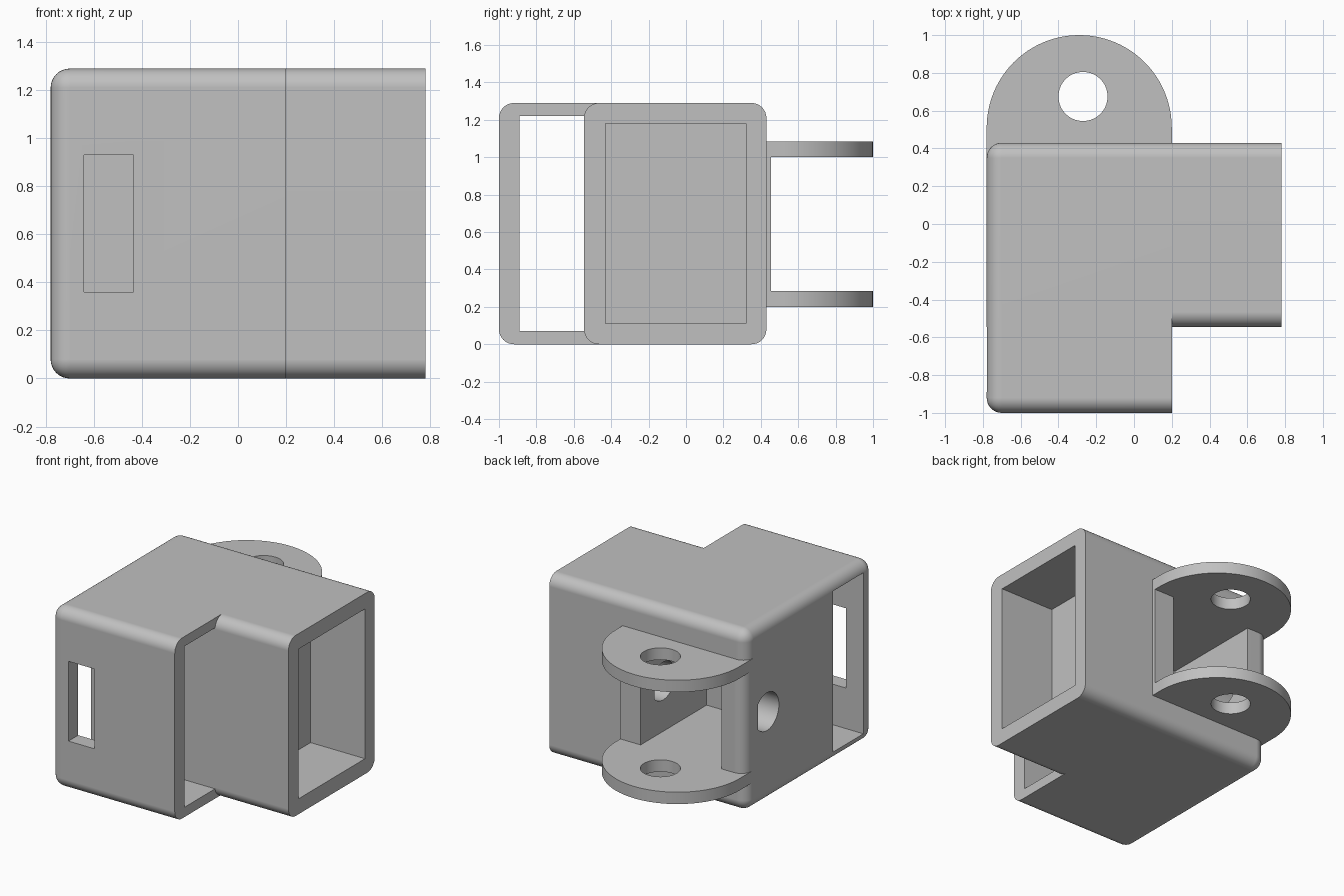
import bpy, bmesh, math
from mathutils import Matrix, Vector

if "Cube" in bpy.data.objects:
    bpy.data.objects.remove(bpy.data.objects["Cube"], do_unlink=True)

grey = bpy.data.materials.new("light_grey")
grey.use_nodes = True
grey.diffuse_color = (0.53, 0.53, 0.53, 1)
grey.node_tree.nodes["Principled BSDF"].inputs["Base Color"].default_value = (0.53, 0.53, 0.53, 1)

RADIUS = 0.08
LEFT, SIDE, BACK, HEIGHT = -0.78, 0.2, 0.43, 1.29
EAR_LOW, EAR_HIGH, EAR_THICK = 0.2, 1.0, 0.085


def finish(bm, name):
    bmesh.ops.recalc_face_normals(bm, faces=bm.faces)
    mesh = bpy.data.meshes.new(name)
    bm.to_mesh(mesh)
    bm.free()
    obj = bpy.data.objects.new(name, mesh)
    mesh.materials.append(grey)
    bpy.context.collection.objects.link(obj)
    return obj


def box(name, low, high, rounded=None):
    """Box between two corners; edges whose midpoint and direction pass the rule are rounded."""
    low, high = Vector(low), Vector(high)
    bm = bmesh.new()
    bmesh.ops.create_cube(bm, size=1)
    for v in bm.verts:
        v.co = (low + high) / 2 + v.co * (high - low)
    if rounded:
        edges = [e for e in bm.edges
                 if rounded((e.verts[0].co + e.verts[1].co) / 2, e.verts[1].co - e.verts[0].co)]
        bmesh.ops.bevel(bm, geom=edges, offset=RADIUS, segments=8, profile=0.5, affect='EDGES')
    return finish(bm, name)


def rod(name, centre, radius, length, axis):
    bm = bmesh.new()
    turn = Matrix.Rotation(math.pi / 2, 4, 'Y') if axis == 'X' else Matrix()
    bmesh.ops.create_cone(bm, cap_ends=True, segments=64, radius1=radius, radius2=radius,
                          depth=length, matrix=Matrix.Translation(centre) @ turn)
    return finish(bm, name)


def cut(obj, *cutters):
    bpy.context.view_layer.objects.active = obj
    for cutter in cutters:
        mod = obj.modifiers.new("cut", 'BOOLEAN')
        mod.operation, mod.solver, mod.object = 'DIFFERENCE', 'EXACT', cutter
        bpy.ops.object.modifier_apply(modifier=mod.name)
        bpy.data.objects.remove(cutter, do_unlink=True)


def smooth(obj):
    bpy.ops.object.select_all(action='DESELECT')
    obj.select_set(True)
    bpy.context.view_layer.objects.active = obj
    bpy.ops.object.shade_smooth_by_angle(angle=math.radians(30))
    obj.modifiers.new("even_shading", 'WEIGHTED_NORMAL').keep_sharp = True


def recess():
    return box("recess", (-0.6, -0.29, EAR_LOW + EAR_THICK), (0.04, 0.6, EAR_HIGH))


# Main housing: rounded everywhere but its open side
housing = box("main_housing", (LEFT, -1, 0), (SIDE, BACK, HEIGHT),
              lambda mid, d: mid.x < SIDE - 0.01)
cut(housing,
    box("slot", (-1, -0.89, 0.07), (0.5, -0.545, 1.22)),
    box("window", (-0.64, -1.2, 0.36), (-0.435, -0.7, 0.93)),
    recess(),
    rod("side_hole", (-0.405, 0.2, 0.645), 0.135, 1.19, 'X'))

# Side housing with its pocket
side = box("side_housing", (SIDE, -0.545, 0), (0.78, BACK, HEIGHT),
           lambda mid, d: abs(d.x) > 0.1)
cut(side, box("pocket", (0.35, -0.43, 0.11), (1, 0.32, 1.18)))

# Raised frame around the recess, between the ears
frame = box("recess_frame", (LEFT, 0.3, EAR_LOW + EAR_THICK), (SIDE, 0.455, EAR_HIGH),
            lambda mid, d: abs(d.z) > 0.1 and mid.x < 0 and mid.y > 0.4)
cut(frame, recess())


# Hinge ears: round-ended plates with a pin hole
def ear(name, z):
    bm = bmesh.new()
    mid, r = (LEFT + SIDE) / 2, (SIDE - LEFT) / 2
    outline = [(LEFT, 0.36), (SIDE, 0.36)]
    outline += [(mid + r * math.cos(a), 1 - r + r * math.sin(a))
                for a in (math.pi * i / 48 for i in range(49))]
    face = bm.faces.new([bm.verts.new((x, y, z)) for x, y in outline])
    grown = bmesh.ops.extrude_face_region(bm, geom=[face])["geom"]
    bmesh.ops.translate(bm, vec=(0, 0, EAR_THICK),
                        verts=[g for g in grown if isinstance(g, bmesh.types.BMVert)])
    obj = finish(bm, name)
    cut(obj, rod("pin_hole", (-0.27, 0.675, z), 0.13, 0.5, 'Z'))
    return obj


for part in (housing, side, frame, ear("lower_ear", EAR_LOW), ear("upper_ear", EAR_HIGH)):
    smooth(part)
